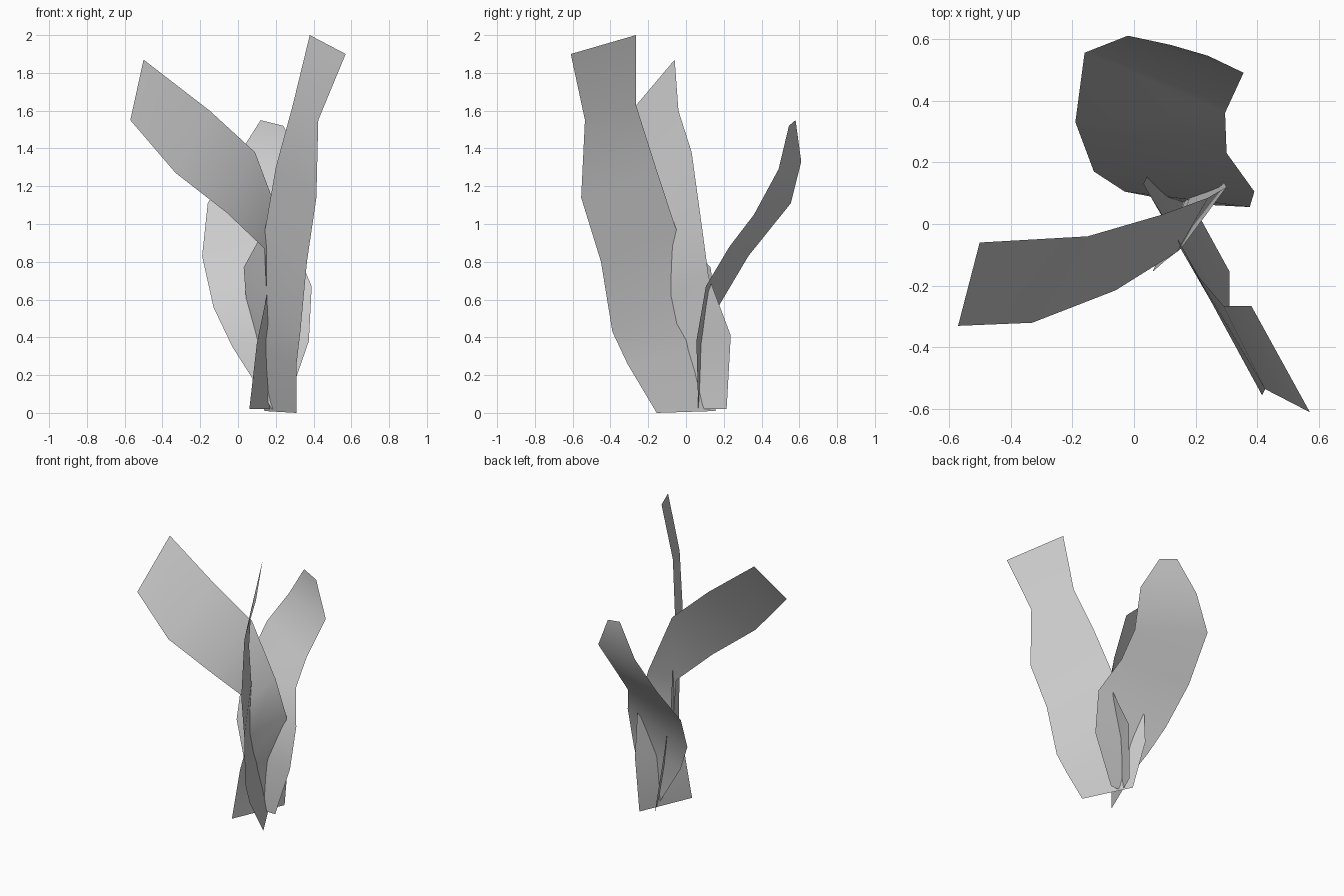
import bpy


def leaf(name, left, right):
    """Loft a thin blade between its left and right edge paths."""
    n = len(left)
    faces = [(i, n + i, n + i + 1, i + 1) for i in range(n - 1)]
    mesh = bpy.data.meshes.new(name)
    mesh.from_pydata(left + right, [], faces)
    mesh.update()
    mesh.shade_smooth()
    obj = bpy.data.objects.new(name, mesh)
    bpy.context.collection.objects.link(obj)
    return obj


# Tall leaf leaning to the front right
leaf("tall_leaf",
     [(.14, .155, .01), (.06, .187, .37), (.03, .13, .77), (.145, -.055, .98),
      (.20, -.16, 1.30), (.29, -.265, 1.63), (.38, -.265, 2.0)],
     [(.31, -.155, 0), (.31, -.31, .26), (.33, -.39, .43), (.365, -.45, .80),
      (.415, -.555, 1.14), (.425, -.535, 1.55), (.57, -.61, 1.90)])

# Leaf twisting out to the left
leaf("side_leaf",
     [(.06, -.155, .02), (.10, -.12, .37), (.152, -.08, .62), (.14, -.09, .87),
      (-.06, -.215, 1.06), (-.33, -.32, 1.27), (-.57, -.33, 1.55)],
     [(.22, .215, .02), (.24, .237, .41), (.30, .12, .72), (.24, .085, .98),
      (.09, .03, 1.38), (-.15, -.04, 1.60), (-.50, -.06, 1.87)])

# Broad leaf bending to the back
leaf("back_leaf",
     [(.18, .065, .02), (-.03, .105, .35), (-.13, .17, .56), (-.19, .33, .83),
      (-.16, .555, 1.11), (-.02, .61, 1.33), (.12, .58, 1.55)],
     [(.25, .065, .02), (.375, .055, .38), (.39, .105, .67), (.30, .23, .88),
      (.295, .36, 1.05), (.355, .49, 1.29), (.24, .545, 1.52)])
